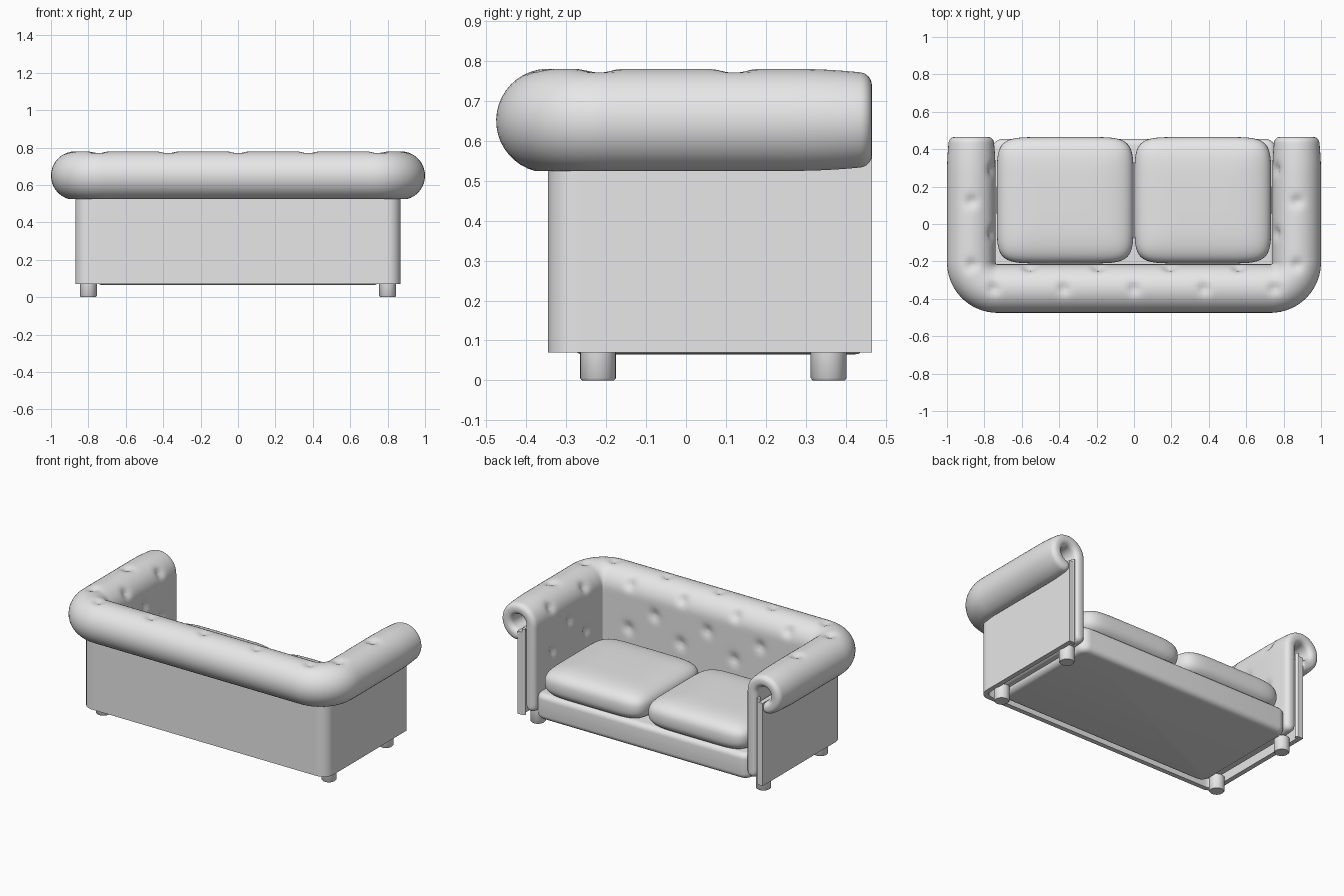
import bpy, bmesh
from math import sin, cos, pi, sqrt, exp, copysign
from mathutils import Vector

cube = bpy.data.objects.get("Cube")
if cube:
    bpy.data.objects.remove(cube)

grey = bpy.data.materials.new("light_grey_leather")
grey.use_nodes = True
grey.diffuse_color = (0.8, 0.8, 0.8, 1)
grey.node_tree.nodes["Principled BSDF"].inputs["Base Color"].default_value = (0.8, 0.8, 0.8, 1)

HALF_X, BACK, FRONT = 0.87, -0.345, 0.465   # outer wall line of the U plan
ROLL_Z, ROLL_R, PAD = 0.65, 0.085, 0.045    # roll centre, centreline radius, half padding


def finish(name, bm, angle=40):
    bmesh.ops.recalc_face_normals(bm, faces=bm.faces)
    mesh = bpy.data.meshes.new(name)
    bm.to_mesh(mesh)
    bm.free()
    mesh.materials.append(grey)
    obj = bpy.data.objects.new(name, mesh)
    bpy.context.collection.objects.link(obj)
    bpy.ops.object.select_all(action='DESELECT')
    obj.select_set(True)
    bpy.context.view_layer.objects.active = obj
    bpy.ops.object.shade_smooth_by_angle(angle=angle * pi / 180)
    return obj


def loft(rings, capped=True):
    """Skin closed rings of points into one mesh."""
    bm = bmesh.new()
    loops = [[bm.verts.new(p) for p in ring] for ring in rings]
    n = len(loops[0])
    for a, b in zip(loops, loops[1:]):
        for k in range(n):
            m = (k + 1) % n
            bm.faces.new((a[k], a[m], b[m], b[k]))
    if capped:
        bm.faces.new(loops[0])
        bm.faces.new(loops[-1])
    return bm


def u_length(r):
    return 2 * (FRONT - BACK - r) + pi * r + 2 * (HALF_X - r)


def u_path(d, r):
    """Point and outward direction at distance d along the U, from the -x arm."""
    half = u_length(r) / 2
    side = -1 if d <= half else 1
    d = d if d <= half else 2 * half - d
    arm, arc = FRONT - BACK - r, pi * r / 2
    if d < arm:
        p, o = Vector((HALF_X, FRONT - d, 0)), Vector((1, 0, 0))
    elif d < arm + arc:
        a = (d - arm) / r
        o = Vector((cos(a), -sin(a), 0))
        p = Vector((HALF_X - r, BACK + r, 0)) + o * r
    else:
        p = Vector((HALF_X - r - (d - arm - arc), BACK, 0))
        o = Vector((0, -1, 0))
    p.x *= side
    o.x *= side
    return p, o


def stations(length, ends, step):
    n = int((length - 2 * ends[-1]) / step)
    mid = [ends[-1] + (length - 2 * ends[-1]) * k / n for k in range(1, n)]
    return ends + mid + [length - e for e in reversed(ends)]


# Padded back and arms: a thick C-shaped profile swept around the U
def pad_profile(h):
    line = [(ROLL_R, 0.135 + (ROLL_Z - 0.135) * k / 24, 0) for k in range(24)]
    for k in range(31):
        a = k / 30 * 255 * pi / 180
        line.append((ROLL_R * cos(a), ROLL_Z + ROLL_R * sin(a), a))
    outer = [(i + h * cos(a), z + h * sin(a)) for i, z, a in line]
    inner = [(i - h * cos(a), z - h * sin(a)) for i, z, a in reversed(line)]
    i, z, a = line[-1]
    tip = [(i + h * cos(a + f * pi / 6), z + h * sin(a + f * pi / 6)) for f in range(1, 6)]
    i, z, a = line[0]
    foot = [(i - h * cos(f * pi / 6), z - h * sin(f * pi / 6)) for f in range(1, 6)]
    return outer + tip + inner + foot, len(outer)


# Button positions in staggered rows: inward offset, height, x along back, y along arms
straight, shifted = [-0.75, -0.375, 0, 0.375, 0.75], [-0.56, -0.19, 0.19, 0.56]
rows = [(0.0, 0.78, straight, [-0.22, 0.12]),
        (0.113, 0.715, shifted, [-0.05, 0.29]),
        (0.13, 0.57, straight[1:-1], [0.12]),
        (0.13, 0.44, shifted, [-0.05, 0.29])]
buttons = []
for inward, z, xs, ys in rows:
    buttons += [Vector((x, BACK + inward, z)) for x in xs]
    buttons += [Vector((s * (HALF_X - inward), y, z)) for y in ys for s in (-1, 1)]

CORNER, ROUND = 0.14, 0.028
length = u_length(CORNER)
ends = [ROUND * (1 - cos(k * pi / 12)) for k in range(7)]
rings = []
for d in stations(length, [0.0] + [ROUND * (1 - cos(k * pi / 12)) for k in range(1, 7)], 0.017):
    e = min(d, length - d)
    shrink = 0.012 * max(0, 1 - e / 0.2) ** 2
    if e < ROUND:
        shrink += ROUND - sqrt(max(0, ROUND ** 2 - (ROUND - e) ** 2))
    p, o = u_path(d, CORNER)
    prof, count = pad_profile(PAD - shrink)
    ring = []
    for k, (i, z) in enumerate(prof):
        v = p - o * i + Vector((0, 0, z))
        if k < count:
            dent = 0.02 * sum(exp(-(v - b).length_squared / 0.0009) for b in buttons)
            a = 0 if z < ROLL_Z and i > 0 else None
            n = Vector((0, 0, z - ROLL_Z)) - o * i if a is None else -o
            v -= n.normalized() * dent
        ring.append(v)
    rings.append(ring)
finish("padded_back_and_arms", loft(rings), 60)

# Thin outer shell wrapped around the sides and rear
rings = []
r = 0.07
for d in stations(u_length(r), [0.0, 0.01], 0.02):
    p, o = u_path(d, r)
    rings.append([p - o * i + Vector((0, 0, z))
                  for i, z in ((0, 0.07), (0, 0.6), (0.03, 0.6), (0.03, 0.07))])
finish("outer_shell", loft(rings))


def rounded_box(name, lo, hi, corner, edge):
    bm = bmesh.new()
    bmesh.ops.create_cube(bm, size=1)
    for v in bm.verts:
        v.co = Vector([(a + b) / 2 + c * (b - a) for a, b, c in zip(lo, hi, v.co)])
    upright = [e for e in bm.edges if abs(e.verts[0].co.z - e.verts[1].co.z) > 0.01]
    bmesh.ops.bevel(bm, geom=upright, offset=corner, segments=6, profile=0.5, affect='EDGES')
    rim = [e for e in bm.edges if abs(e.verts[0].co.z - e.verts[1].co.z) < 0.001]
    bmesh.ops.bevel(bm, geom=rim, offset=edge, segments=5, profile=0.5, affect='EDGES')
    return finish(name, bm)


rounded_box("seat_base", (-0.76, -0.29, 0.065), (0.76, 0.455, 0.23), 0.06, 0.035)


# Seat cushions: plump superellipse pillows
def power(v, e):
    return copysign(abs(v) ** e, v)


def cushion(name, centre, size):
    rings = []
    for j in range(1, 28):
        a = -pi / 2 + pi * j / 28
        w, h = power(cos(a), 0.42), power(sin(a), 0.75)
        rings.append([(centre[0] + size[0] * w * power(cos(t), 0.3),
                       centre[1] + size[1] * w * power(sin(t), 0.3),
                       centre[2] + size[2] * h)
                      for t in (2 * pi * k / 72 for k in range(72))])
    finish(name, loft(rings), 60)


for side, label in ((-1, "right"), (1, "left")):
    cushion(label + "_seat_cushion", (side * 0.368, 0.127, 0.3), (0.366, 0.338, 0.1))

    # Piping down the front edge of each arm
    rings = [[(side * (HALF_X - 0.036) + 0.012 * cos(k * pi / 6),
               FRONT - 0.014 + 0.012 * sin(k * pi / 6), z) for k in range(12)]
             for z in (0.07, 0.62)]
    finish(label + "_arm_piping", loft(rings))

    # Round feet with a softened lower rim
    for y, place in ((-0.22, "rear"), (0.357, "front")):
        rings = [[(side * 0.8 + w * cos(k * pi / 12), y + w * sin(k * pi / 12), z)
                  for k in range(24)]
                 for w, z in ((0.04, 0), (0.045, 0.006), (0.045, 0.09))]
        finish(f"{label}_{place}_foot", loft(rings))
